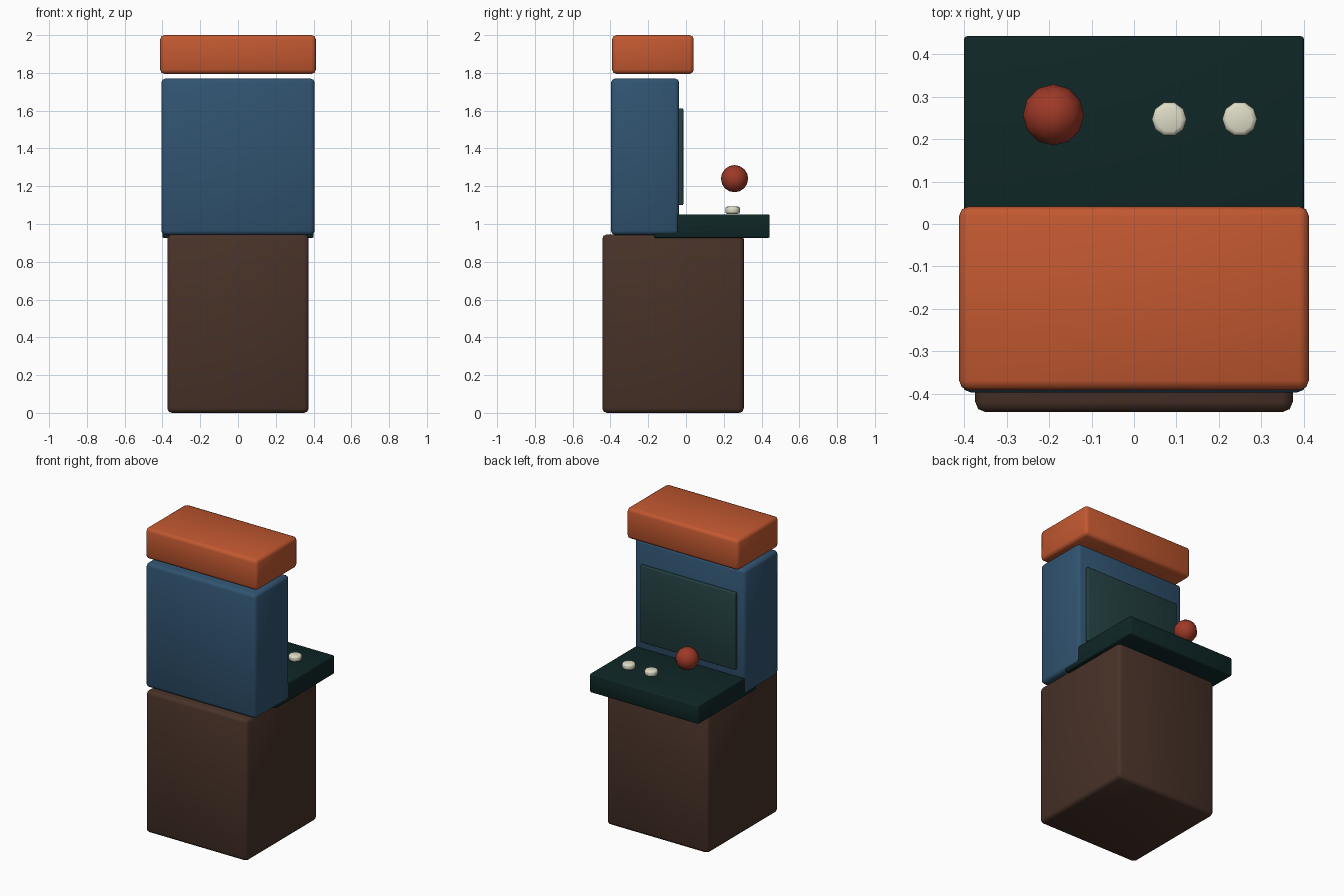
import bpy, bmesh, math
from mathutils import Matrix

if "Cube" in bpy.data.objects:
    bpy.data.objects.remove(bpy.data.objects["Cube"])


def material(name, rgb):
    m = bpy.data.materials.new(name)
    lin = [((c / 255 + 0.055) / 1.055) ** 2.4 if c > 10 else c / 255 / 12.92 for c in rgb]
    m.diffuse_color = (*lin, 1)
    m.use_nodes = True
    m.node_tree.nodes["Principled BSDF"].inputs["Base Color"].default_value = m.diffuse_color
    return m


ORANGE = material("orange", (194, 88, 48))
BLUE = material("blue", (48, 83, 112))
BROWN = material("brown", (72, 50, 40))
DARK = material("dark_green", (15, 38, 38))
GLASS = material("screen_green", (35, 63, 64))
RED = material("red", (158, 57, 39))
CREAM = material("cream", (222, 220, 198))


def finish(name, bm, mat, bevel=0, segments=2):
    mesh = bpy.data.meshes.new(name)
    bm.to_mesh(mesh)
    bm.free()
    mesh.materials.append(mat)
    ob = bpy.data.objects.new(name, mesh)
    bpy.context.collection.objects.link(ob)
    bpy.ops.object.select_all(action='DESELECT')
    ob.select_set(True)
    bpy.context.view_layer.objects.active = ob
    if bevel:
        mod = ob.modifiers.new("soft_edges", 'BEVEL')
        mod.width = bevel
        mod.segments = segments
        mod.limit_method = 'ANGLE'
        mod.angle_limit = math.radians(50)
        bpy.ops.object.modifier_apply(modifier=mod.name)
    bpy.ops.object.shade_smooth_by_angle(angle=math.radians(50))
    return ob


def box(name, half_width, y, z, mat, bevel):
    bm = bmesh.new()
    size = Matrix.Diagonal((2 * half_width, y[1] - y[0], z[1] - z[0], 1))
    place = Matrix.Translation((0, sum(y) / 2, sum(z) / 2))
    bmesh.ops.create_cube(bm, size=1, matrix=place @ size)
    return finish(name, bm, mat, bevel)


# Cabinet blocks
box("base_cabinet", 0.374, (-0.443, 0.306), (0.0, 0.945), BROWN, 0.024)
box("upper_cabinet", 0.406, (-0.397, -0.036), (0.942, 1.77), BLUE, 0.022)
box("marquee", 0.412, (-0.391, 0.041), (1.795, 2.0), ORANGE, 0.022)
box("control_panel", 0.401, (-0.17, 0.443), (0.926, 1.051), DARK, 0.009)
box("screen", 0.35, (-0.04, -0.014), (1.10, 1.612), GLASS, 0.006)

# Joystick ball
bm = bmesh.new()
bmesh.ops.create_uvsphere(bm, u_segments=12, v_segments=8, radius=0.072,
                          matrix=Matrix.Translation((-0.19, 0.257, 1.24)))
finish("joystick_ball", bm, RED)

# Two push buttons
for i, x in enumerate((0.083, 0.249)):
    bm = bmesh.new()
    bmesh.ops.create_cone(bm, cap_ends=True, segments=10, radius1=0.041, radius2=0.041, depth=0.038,
                          matrix=Matrix.Translation((x, 0.247, 1.073)) @ Matrix.Rotation(math.pi / 2, 4, 'Z'))
    finish(f"push_button_{i + 1}", bm, CREAM, 0.011)
